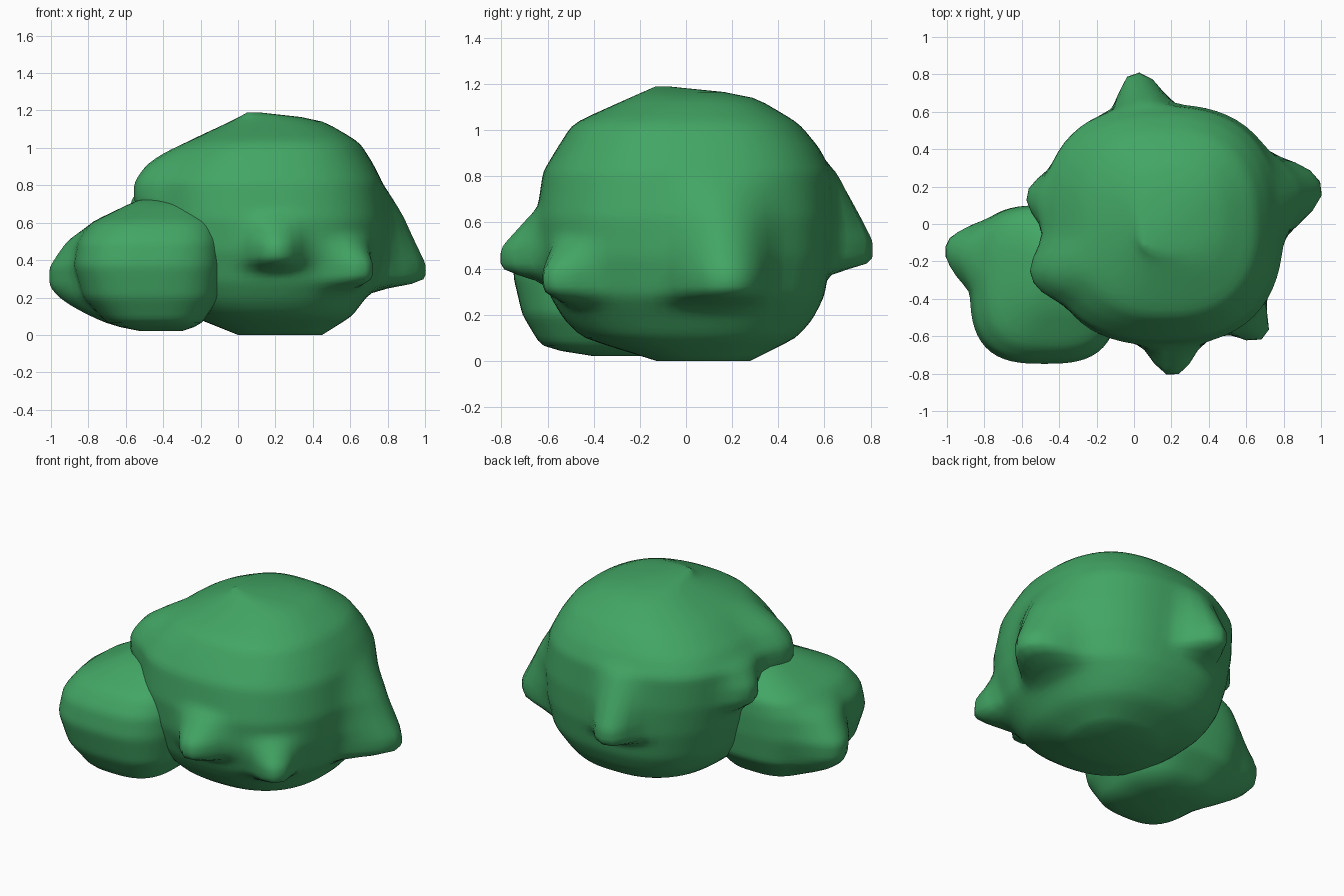
import bpy, bmesh, math

if "Cube" in bpy.data.objects:
    bpy.data.objects.remove(bpy.data.objects["Cube"])

green = bpy.data.materials.new("leaf_green")
green.diffuse_color = (0.055, 0.38, 0.128, 1)
green.use_nodes = True
green.node_tree.nodes["Principled BSDF"].inputs["Base Color"].default_value = green.diffuse_color


def lerp_rings(rings, z):
    """Interpolate (z, xmin, xmax, ymin, ymax) rows at height z."""
    for a, b in zip(rings, rings[1:]):
        if z <= b[0] + 1e-9:
            t = (z - a[0]) / (b[0] - a[0])
            return [p + (q - p) * t for p, q in zip(a, b)]
    return rings[-1]


def clump(name, rings, centre, tips, sides=72, levels=48, power=2.5):
    """Rounded foliage clump with drooping leaf tips pulled out of its side."""
    bm = bmesh.new()
    z0, z1 = rings[0][0], rings[-1][0]
    loops = []
    for i in range(levels + 1):
        z = z0 + (z1 - z0) * i / levels
        _, xa, xb, ya, yb = lerp_rings(rings, z)
        loop = []
        for j in range(sides):
            a = 2 * math.pi * j / sides
            c, s = math.cos(a), math.sin(a)
            k = (abs(c) ** power + abs(s) ** power) ** (-1 / power)
            x = (xa + xb) / 2 + (xb - xa) / 2 * c * k
            y = (ya + yb) / 2 + (yb - ya) / 2 * s * k
            dx, dy = x - centre[0], y - centre[1]
            r, th = math.hypot(dx, dy), math.atan2(dy, dx)
            add = 0
            for tx, ty, tz, top, half, under in tips:
                ux, uy = tx - centre[0], ty - centre[1]
                d = abs((th - math.atan2(uy, ux) + math.pi) % (2 * math.pi) - math.pi)
                w = min(1, max(0, (half - d) / (half - 0.07)))
                if z < tz:                      # undercut
                    v = max(0, 1 - (tz - z) / under)
                else:                           # sloping upper side
                    v = min(1, max(0, (top - z) / (top - tz - 0.1)))
                add = max(add, w * v * (math.hypot(ux, uy) - r))
            loop.append(bm.verts.new((x + add * math.cos(th), y + add * math.sin(th), z)))
        loops.append(loop)
    for lo, hi in zip(loops, loops[1:]):
        for j in range(sides):
            k = (j + 1) % sides
            bm.faces.new((lo[j], lo[k], hi[k], hi[j]))
    # closed caps with a centre vertex
    bmesh.ops.poke(bm, faces=[bm.faces.new(loops[0][::-1]), bm.faces.new(loops[-1])])
    # soften the bands
    body = [v for loop in loops[1:-1] for v in loop]
    for _ in range(2):
        bmesh.ops.smooth_vert(bm, verts=body, factor=0.5,
                              use_axis_x=True, use_axis_y=True, use_axis_z=True)
    mesh = bpy.data.meshes.new(name)
    bm.to_mesh(mesh)
    bm.free()
    mesh.materials.append(green)
    ob = bpy.data.objects.new(name, mesh)
    bpy.context.collection.objects.link(ob)
    bpy.ops.object.select_all(action='DESELECT')
    ob.select_set(True)
    bpy.context.view_layer.objects.active = ob
    bpy.ops.object.shade_smooth_by_angle(angle=math.radians(70))


# Large clump: rings are z, xmin, xmax, ymin, ymax
# tips are x, y, z, top, half angle, undercut height
clump("large_clump", [
    (0.00, 0.00, 0.45, -0.13, 0.28),
    (0.10, -0.25, 0.61, -0.45, 0.48),
    (0.18, -0.34, 0.67, -0.53, 0.55),
    (0.28, -0.40, 0.75, -0.59, 0.60),
    (0.45, -0.45, 0.79, -0.64, 0.63),
    (0.62, -0.48, 0.80, -0.65, 0.64),
    (0.82, -0.49, 0.77, -0.62, 0.63),
    (0.92, -0.42, 0.72, -0.56, 0.58),
    (1.03, -0.28, 0.65, -0.49, 0.49),
    (1.16, 0.00, 0.43, -0.20, 0.27),
    (1.19, 0.05, 0.11, -0.13, -0.08)],
    (0.16, 0.0), [
    (0.21, -0.82, 0.39, 0.66, 0.24, 0.05),
    (0.70, -0.62, 0.29, 0.54, 0.20, 0.05),
    (1.01, 0.21, 0.28, 0.82, 0.38, 0.04),
    (0.01, 0.82, 0.42, 0.86, 0.24, 0.04),
    (-0.58, 0.16, 0.61, 0.86, 0.24, 0.08),
    (-0.55, -0.30, 0.70, 1.04, 0.27, 0.08)])

# Small clump beside it
clump("small_clump", [
    (0.02, -0.52, -0.30, -0.40, -0.15),
    (0.05, -0.69, -0.20, -0.62, -0.05),
    (0.20, -0.83, -0.10, -0.71, 0.08),
    (0.37, -0.88, -0.08, -0.75, 0.10),
    (0.50, -0.86, -0.08, -0.73, 0.10),
    (0.60, -0.79, -0.10, -0.66, 0.09),
    (0.72, -0.54, -0.22, -0.42, -0.05),
    (0.74, -0.47, -0.41, -0.28, -0.22)],
    (-0.46, -0.32), [(-1.01, -0.11, 0.26, 0.58, 0.46, 0.20)],
    levels=32, power=3.0)
